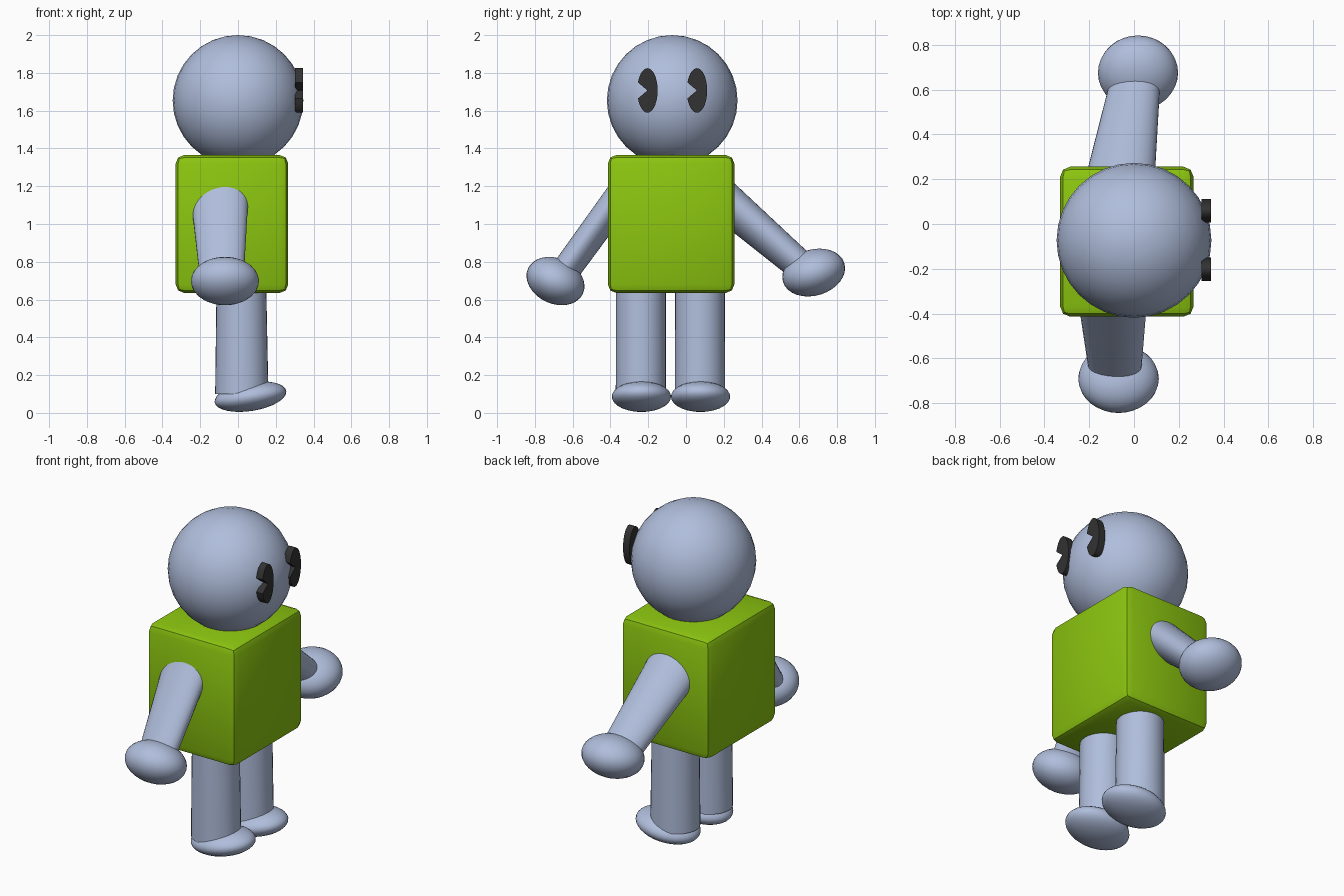
import bpy, bmesh, math
from mathutils import Vector, Matrix

if "Cube" in bpy.data.objects:
    bpy.data.objects.remove(bpy.data.objects["Cube"])


def material(name, rgb):
    m = bpy.data.materials.new(name)
    m.diffuse_color = (*rgb, 1)
    m.use_nodes = True
    m.node_tree.nodes["Principled BSDF"].inputs["Base Color"].default_value = m.diffuse_color
    return m


GREY = material("blue_grey", (0.434, 0.515, 0.716))
GREEN = material("lime_green", (0.262, 0.565, 0.005))
BLACK = material("charcoal", (0.032, 0.032, 0.032))


def finish(name, bm, mat, angle=35):
    """Turn a bmesh into a shaded, coloured object."""
    bmesh.ops.recalc_face_normals(bm, faces=bm.faces)
    mesh = bpy.data.meshes.new(name)
    bm.to_mesh(mesh)
    bm.free()
    mesh.materials.append(mat)
    ob = bpy.data.objects.new(name, mesh)
    bpy.context.collection.objects.link(ob)
    bpy.ops.object.select_all(action='DESELECT')
    ob.select_set(True)
    bpy.context.view_layer.objects.active = ob
    bpy.ops.object.shade_smooth_by_angle(angle=math.radians(angle))
    return ob


def ellipsoid(name, centre, radii, axis='X', tilt=0):
    """Ball with its own radii, tilted about one axis."""
    bm = bmesh.new()
    bmesh.ops.create_uvsphere(bm, u_segments=32, v_segments=16, radius=1)
    bm.transform(Matrix.Translation(centre)
                 @ Matrix.Rotation(math.radians(tilt), 4, axis)
                 @ Matrix.Diagonal((*radii, 1)))
    return finish(name, bm, GREY, 60)


def limb(name, start, end, wide, r0, r1, sides=32):
    """Tapered tube with an oval section whose long side follows wide."""
    start, end = Vector(start), Vector(end)
    d = (end - start).normalized()
    u = Vector(wide)
    u = (u - d * u.dot(d)).normalized()
    v = d.cross(u)
    bm = bmesh.new()
    rings = []
    for p, r in ((start, r0), (end, r1)):
        ring = []
        for i in range(sides):
            t = 2 * math.pi * i / sides
            ring.append(bm.verts.new(p + u * r[0] * math.cos(t) + v * r[1] * math.sin(t)))
        rings.append(ring)
        bm.faces.new(ring)
    for i in range(sides):
        j = (i + 1) % sides
        bm.faces.new((rings[0][i], rings[0][j], rings[1][j], rings[1][i]))
    return finish(name, bm, GREY)


def eye(name, y, z=1.707):
    """Oval plate with a wedge cut out of one side."""
    bm = bmesh.new()
    pts = [(0, 0)]
    for i in range(25):
        t = math.radians(-159 + 318 * i / 24)
        pts.append((0.054 * math.cos(t), 0.118 * math.sin(t)))
    face = bm.faces.new([bm.verts.new((0.302, y + a, z + b)) for a, b in pts])
    out = bmesh.ops.extrude_face_region(bm, geom=[face])
    verts = [g for g in out["geom"] if isinstance(g, bmesh.types.BMVert)]
    bmesh.ops.translate(bm, verts=verts, vec=(0.043, 0, 0))
    return finish(name, bm, BLACK)


# Head and eyes
ellipsoid("head", (0, -0.073, 1.654), (0.346, 0.346, 0.346))
eye("eye_right", -0.204)
eye("eye_left", 0.058)

# Boxy body with rounded edges
bm = bmesh.new()
bmesh.ops.create_cube(bm, size=1)
bm.transform(Matrix.Translation((-0.032, -0.079, 1.0)) @ Matrix.Diagonal((0.596, 0.67, 0.73, 1)))
bmesh.ops.bevel(bm, geom=bm.edges[:], offset=0.045, segments=2, profile=0.5, affect='EDGES')
finish("body", bm, GREEN)

# Legs and feet
for side, y in (("right", -0.239), ("left", 0.074)):
    limb("leg_" + side, (0.018, y, 0.65), (0.02, y, 0.1), (1, 0, 0), (0.132, 0.132), (0.141, 0.133))
    ellipsoid("foot_" + side, (0.066, y + 0.003, 0.086), (0.192, 0.157, 0.076), 'Y', -9)

# Arms, starting inside the body, and hands
wide = (math.cos(math.radians(13)), 0, math.sin(math.radians(13)))
limb("arm_right", (-0.098, -0.32, 1.19), (-0.086, -0.64, 0.75), wide, (0.158, 0.078), (0.12, 0.074))
limb("arm_left", (-0.07, 0.15, 1.17), (0.0, 0.6, 0.783), wide, (0.162, 0.104), (0.117, 0.08))
ellipsoid("hand_right", (-0.069, -0.691, 0.698), (0.18, 0.16, 0.12), 'X', -25)
ellipsoid("hand_left", (0.018, 0.676, 0.743), (0.179, 0.17, 0.122), 'X', 17)
